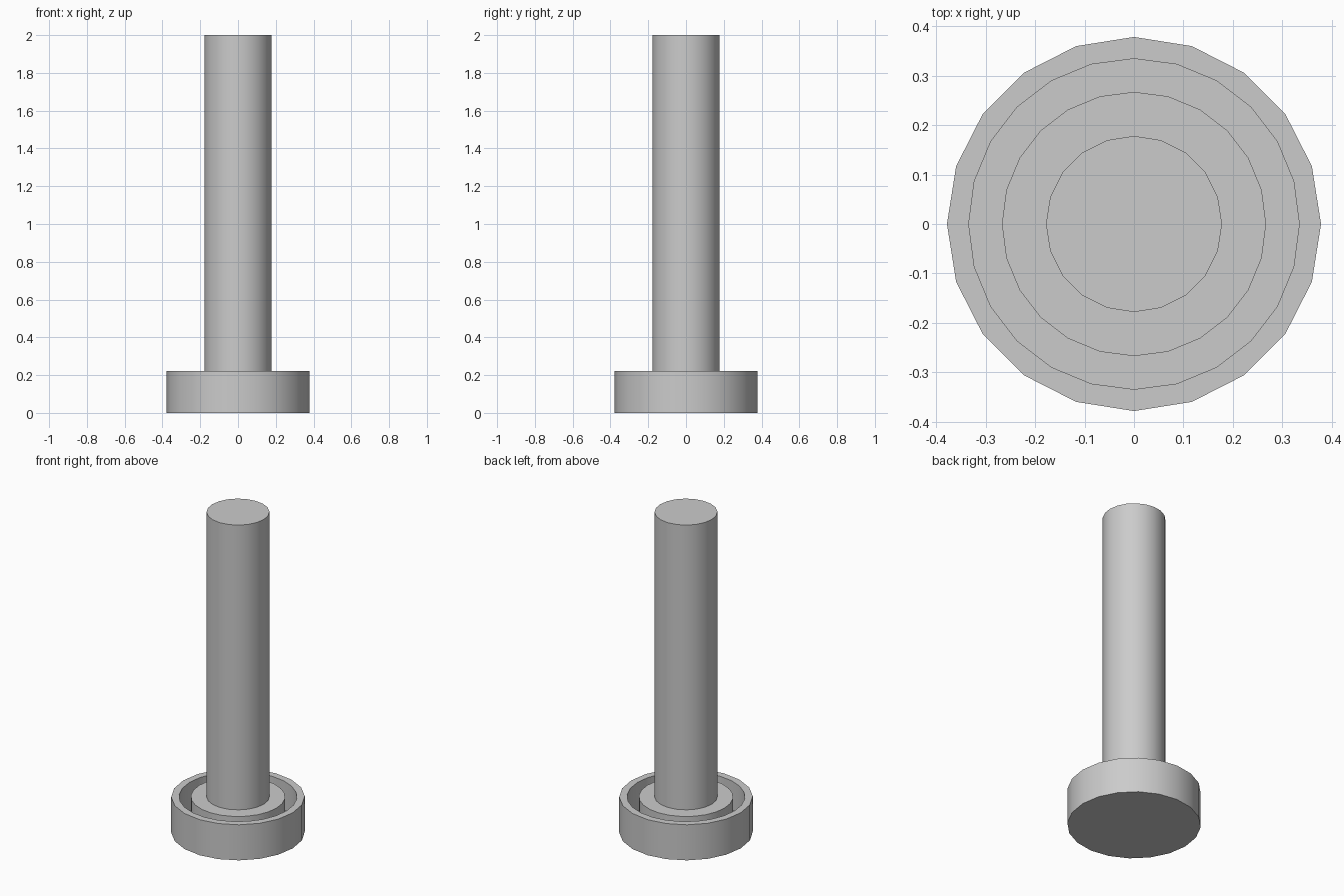
import bpy
import bmesh
import math

cube = bpy.data.objects.get("Cube")
if cube:
    bpy.data.objects.remove(cube, do_unlink=True)

grey = bpy.data.materials.new("plain_grey")
grey.use_nodes = True
colour = (0.6, 0.6, 0.6, 1)
grey.diffuse_color = colour
grey.node_tree.nodes["Principled BSDF"].inputs["Base Color"].default_value = colour


def turned_part(name, rings):
    """Join rings of (sides, radius, height) in order and cap both ends."""
    bm = bmesh.new()
    loops = []
    for sides, radius, z in rings:
        verts = []
        for i in range(sides):
            a = 2 * math.pi * i / sides
            verts.append(bm.verts.new((radius * math.cos(a), radius * math.sin(a), z)))
        edges = [bm.edges.new((verts[i - 1], verts[i])) for i in range(sides)]
        loops.append((verts, edges))
    for (_, lower), (_, upper) in zip(loops, loops[1:]):
        bmesh.ops.bridge_loops(bm, edges=lower + upper)
    bm.faces.new(loops[0][0])
    bm.faces.new(loops[-1][0])
    bmesh.ops.recalc_face_normals(bm, faces=bm.faces)
    mesh = bpy.data.meshes.new(name)
    bm.to_mesh(mesh)
    bm.free()
    mesh.materials.append(grey)
    obj = bpy.data.objects.new(name, mesh)
    bpy.context.collection.objects.link(obj)
    bpy.ops.object.select_all(action="DESELECT")
    obj.select_set(True)
    bpy.context.view_layer.objects.active = obj
    bpy.ops.object.shade_smooth_by_angle(angle=math.radians(30))
    return obj


rim_height = 0.222
floor_height = 0.044

# Open dish: outer wall, rim, inner wall and floor
turned_part("base_dish", [
    (20, 0.378, 0), (20, 0.378, rim_height),
    (24, 0.334, rim_height), (24, 0.334, floor_height),
])

# Hub inside the dish, level with the rim
turned_part("hub", [(24, 0.267, floor_height / 2), (24, 0.267, rim_height)])

# Tall shaft standing on the hub
turned_part("shaft", [(20, 0.178, rim_height - 0.02), (20, 0.178, 2)])
